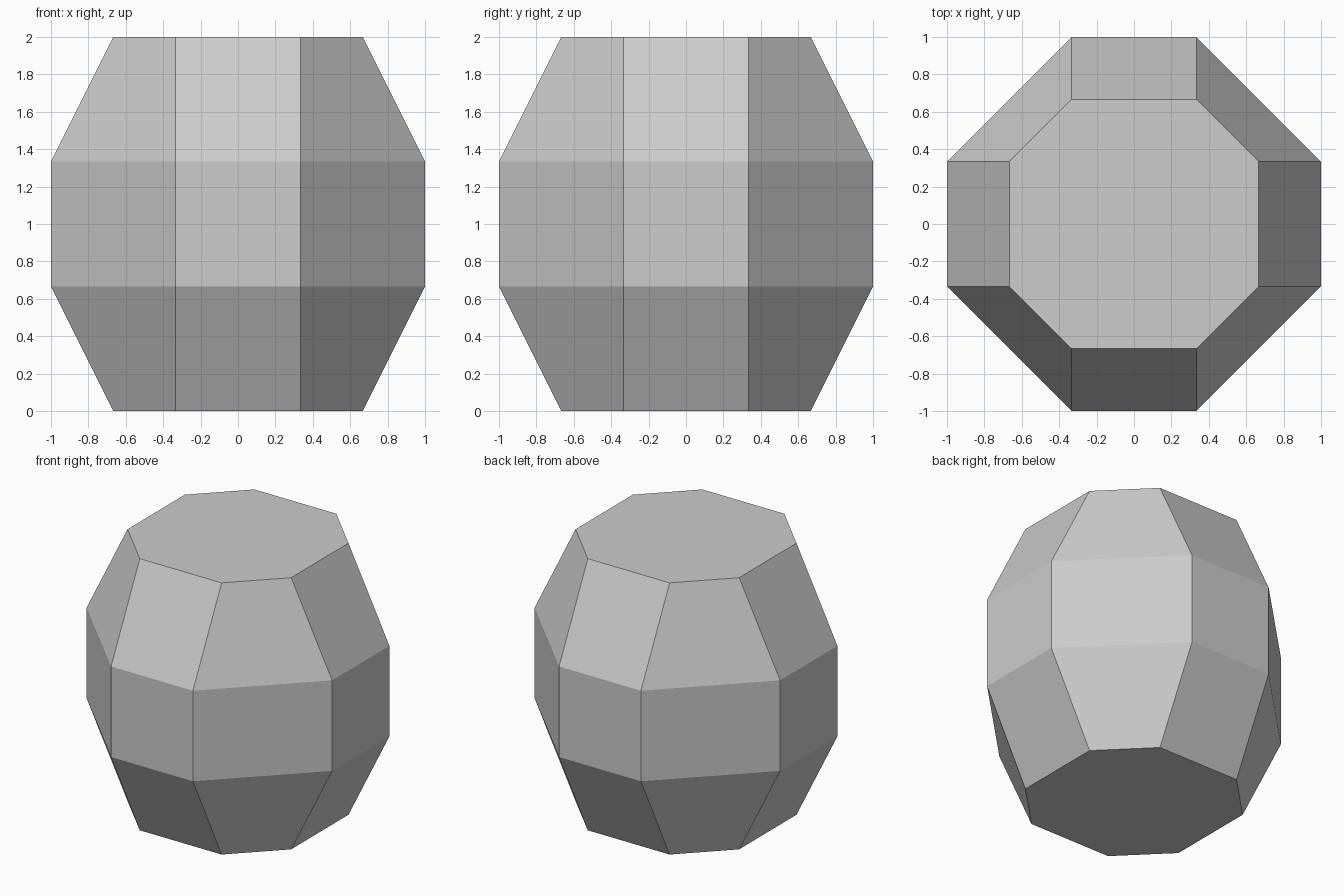
import bpy
import bmesh

# Remove the default cube
cube = bpy.data.objects.get("Cube")
if cube:
    bpy.data.objects.remove(cube, do_unlink=True)

# Single light grey material
GREY = (0.604, 0.604, 0.604, 1.0)
grey = bpy.data.materials.new("light grey")
grey.use_nodes = True
grey.diffuse_color = GREY
grey.node_tree.nodes["Principled BSDF"].inputs["Base Color"].default_value = GREY

THIRD = 1 / 3


def octagon_ring(bm, radius, z):
    """Octagon whose axis-facing sides keep the same width at every level."""
    w = THIRD
    corners = []
    for dx, dy in ((1, 0), (0, 1), (-1, 0), (0, -1)):
        for side in (-w, w):
            corners.append((dx * radius - dy * side, dy * radius + dx * side, z))
    return [bm.verts.new(c) for c in corners]


# Faceted barrel body: narrow ends, straight middle band
profile = [(2 * THIRD, 0), (1, 2 * THIRD), (1, 4 * THIRD), (2 * THIRD, 2)]
bm = bmesh.new()
rings = [octagon_ring(bm, r, z) for r, z in profile]
for low, high in zip(rings, rings[1:]):
    for i in range(8):
        j = (i + 1) % 8
        bm.faces.new((low[i], low[j], high[j], high[i]))

# Flat bottom and top caps
bm.faces.new(rings[0][::-1])
bm.faces.new(rings[-1])
bmesh.ops.recalc_face_normals(bm, faces=bm.faces[:])

mesh = bpy.data.meshes.new("faceted_body")
bm.to_mesh(mesh)
bm.free()
mesh.materials.append(grey)
body = bpy.data.objects.new("faceted_body", mesh)
bpy.context.collection.objects.link(body)
